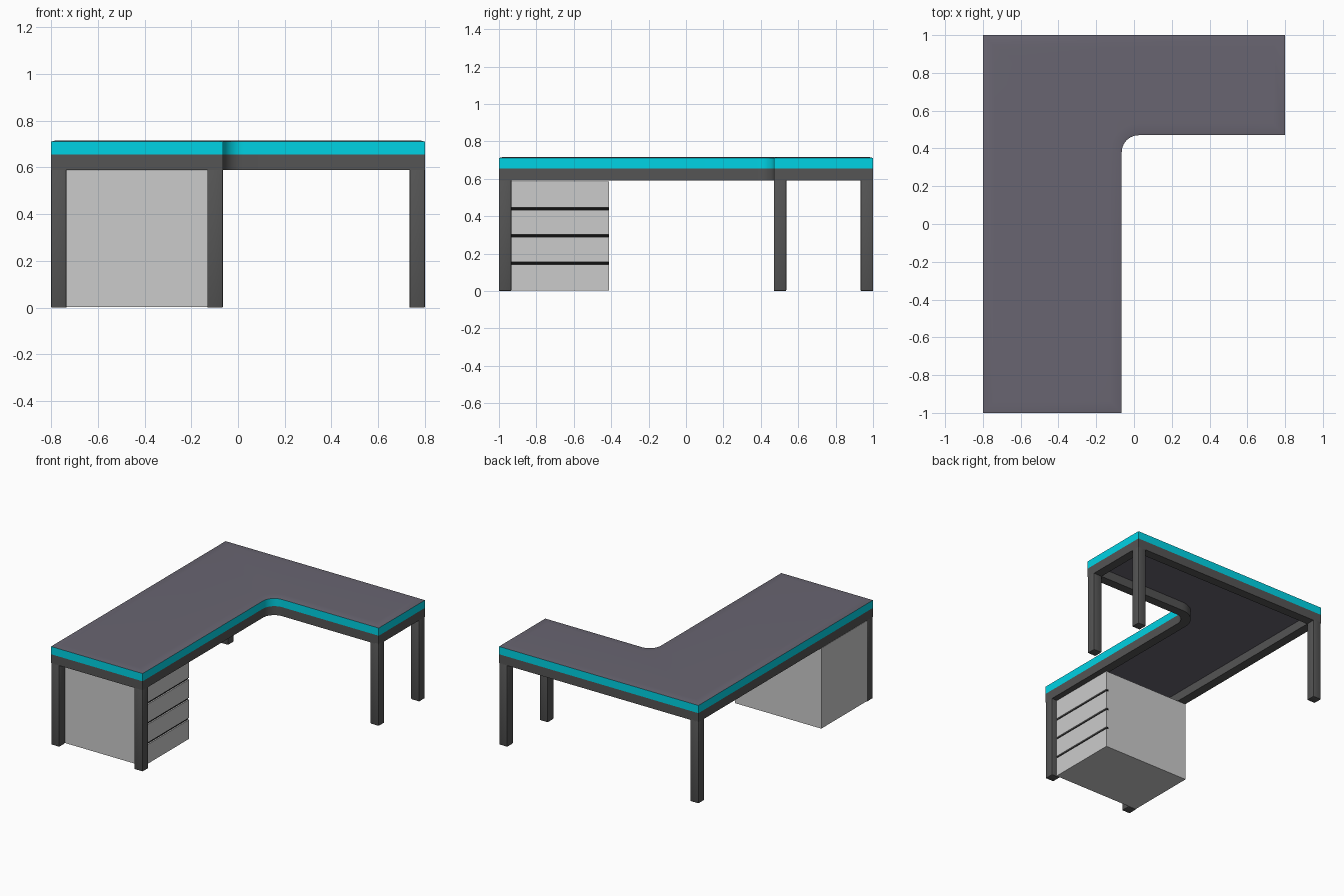
import bpy, bmesh
from math import pi, cos, sin, radians

if "Cube" in bpy.data.objects:
    bpy.data.objects.remove(bpy.data.objects["Cube"])


def material(name, rgb):
    m = bpy.data.materials.new(name)
    m.diffuse_color = (*rgb, 1)
    m.use_nodes = True
    m.node_tree.nodes["Principled BSDF"].inputs["Base Color"].default_value = m.diffuse_color
    return m


SURFACE = material("slate", (0.14, 0.13, 0.165))
CYAN = material("cyan", (0.0, 0.65, 0.78))
FRAME = material("dark_grey", (0.09, 0.09, 0.09))
BLACK = material("black", (0.005, 0.005, 0.005))

X0, X1, XI = -0.8, 0.8, -0.065     # outer sides and inner edge of the long wing
Y0, Y1, YI = -1.0, 1.0, 0.47       # front, back and inner edge of the return wing
LEG = 0.066


def outline(d, z, r=0.09, steps=10):
    """L-shaped desk outline with a rounded inner corner, inset by d."""
    cx, cy = XI + r, YI - r
    pts = [(X0 + d, Y0 + d), (XI - d, Y0 + d)]
    for i in range(steps + 1):
        a = pi - i * pi / 2 / steps
        pts.append((cx + (r + d) * cos(a), cy + (r + d) * sin(a)))
    pts += [(X1 - d, YI + d), (X1 - d, Y1 - d), (X0 + d, Y1 - d)]
    return [(x, y, z) for x, y in pts]


def finish(name, bm, mat, angle=30):
    bmesh.ops.recalc_face_normals(bm, faces=bm.faces)
    me = bpy.data.meshes.new(name)
    bm.to_mesh(me)
    bm.free()
    ob = bpy.data.objects.new(name, me)
    bpy.context.collection.objects.link(ob)
    if mat:
        me.materials.append(mat)
    bpy.ops.object.select_all(action='DESELECT')
    ob.select_set(True)
    bpy.context.view_layer.objects.active = ob
    bpy.ops.object.shade_smooth_by_angle(angle=radians(angle))
    return ob


def loft(name, profile, mat, closed=False, cap_start=False, cap_end=False):
    """Sweep (inset, height) profile points around the desk outline."""
    bm = bmesh.new()
    rings = [[bm.verts.new(p) for p in outline(d, z)] for d, z in profile]
    n = len(rings[0])
    pairs = list(zip(rings, rings[1:])) + ([(rings[-1], rings[0])] if closed else [])
    for a, b in pairs:
        for i in range(n):
            j = (i + 1) % n
            bm.faces.new((a[i], a[j], b[j], b[i]))
    if cap_start:
        bm.faces.new(rings[0])
    if cap_end:
        bm.faces.new(rings[-1])
    return finish(name, bm, mat)


def box(name, lo, hi, mat=None, bevel=0.0):
    bm = bmesh.new()
    bmesh.ops.create_cube(bm, size=1)
    for v in bm.verts:
        v.co = [(l + h) / 2 + c * (h - l) for l, h, c in zip(lo, hi, v.co)]
    if bevel:
        bmesh.ops.bevel(bm, geom=bm.edges[:], offset=bevel, segments=2,
                        profile=0.5, affect='EDGES')
    return finish(name, bm, mat)


# Desk top: surface with a softened rim, cyan edge band, apron and underside
loft("desk_surface", [(0, 0.711), (0.018, 0.715), (0.06, 0.716)], SURFACE, cap_end=True)
loft("edge_band", [(0, 0.655), (0, 0.711)], CYAN)
loft("apron", [(0, 0.59), (0, 0.655), (LEG, 0.655), (LEG, 0.59)], FRAME, closed=True)
loft("desk_underside", [(0.06, 0.654), (0.06, 0.656)], SURFACE, cap_start=True, cap_end=True)

# Five legs tucked into the outer corners
for name, x, y in [("front_left_leg", X0, Y0), ("front_inner_leg", XI - LEG, Y0),
                   ("return_front_leg", X1 - LEG, YI), ("back_right_leg", X1 - LEG, Y1 - LEG),
                   ("back_left_leg", X0, Y1 - LEG)]:
    box(name, (x, y, 0), (x + LEG, y + LEG, 0.6), FRAME, bevel=0.004)

# Drawer cabinet with four drawer fronts facing the inner side
CY0, CY1, CZ0, CZ1 = -0.933, -0.412, 0.003, 0.586
box("cabinet_body", (-0.797, CY0, CZ0), (-0.122, CY1, CZ1))
pitch, gap = (CZ1 - CZ0) / 4, 0.014
for i in range(4):
    lo = CZ0 + i * pitch + (gap / 2 if i else 0)
    hi = CZ0 + (i + 1) * pitch - (gap / 2 if i < 3 else 0)
    box(f"drawer_front_{i + 1}", (-0.122, CY0, lo), (-0.104, CY1, hi))
    if i < 3:
        box(f"drawer_gap_{i + 1}", (-0.123, CY0, hi), (-0.114, CY1, hi + gap), BLACK)
